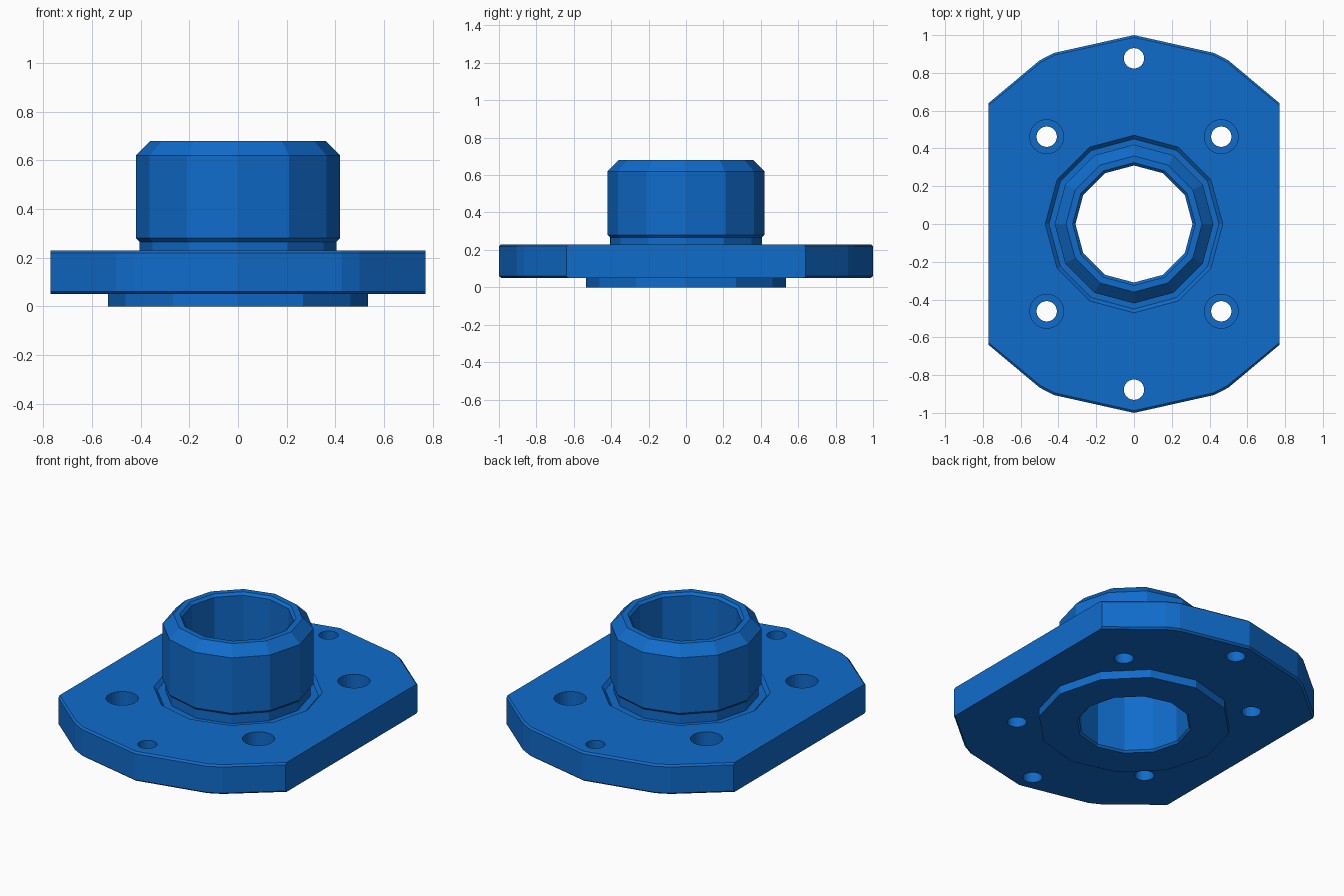
import bpy, bmesh, math

cube = bpy.data.objects.get("Cube")
if cube:
    bpy.data.objects.remove(cube, do_unlink=True)

blue = bpy.data.materials.new("blue")
blue.use_nodes = True
colour = (0.005, 0.15, 0.60, 1)
blue.diffuse_color = colour
blue.node_tree.nodes["Principled BSDF"].inputs["Base Color"].default_value = colour


def loft(name, rings, ring_shaped=False):
    """Skin a stack of equal outlines; cap the ends, or join last to first."""
    bm = bmesh.new()
    loops = [[bm.verts.new(p) for p in ring] for ring in rings]
    pairs = list(zip(loops, loops[1:]))
    if ring_shaped:
        pairs.append((loops[-1], loops[0]))
    else:
        bm.faces.new(loops[0])
        bm.faces.new(loops[-1])
    n = len(loops[0])
    for a, b in pairs:
        for i in range(n):
            j = (i + 1) % n
            bm.faces.new((a[i], a[j], b[j], b[i]))
    bmesh.ops.recalc_face_normals(bm, faces=bm.faces)
    mesh = bpy.data.meshes.new(name)
    bm.to_mesh(mesh)
    bm.free()
    mesh.materials.append(blue)
    obj = bpy.data.objects.new(name, mesh)
    bpy.context.collection.objects.link(obj)
    return obj


def turned(name, profile, sides=12, centre=(0, 0), ring_shaped=False):
    """Turn (radius, z) points about a vertical axis."""
    angles = [math.tau * i / sides for i in range(sides)]
    return loft(name, [[(centre[0] + r * math.cos(a), centre[1] + r * math.sin(a), z)
                        for a in angles] for r, z in profile], ring_shaped)


def combine(target, tool, operation):
    mod = target.modifiers.new(operation.lower(), 'BOOLEAN')
    mod.operation = operation
    mod.solver = 'EXACT'
    mod.object = tool
    bpy.context.view_layer.objects.active = target
    bpy.ops.object.modifier_apply(modifier=mod.name)
    bpy.data.objects.remove(tool, do_unlink=True)


# Flange plate: faceted round ends, flat sides, finely chamfered rims
def outline(z, inset):
    quarter = [(0.77, 0.64 - inset)]
    for deg in (60, 64.85, 90):
        a = math.radians(deg)
        quarter.append(((1 - inset) * math.cos(a), (1 - inset) * math.sin(a)))
    half = quarter + [(-x, y) for x, y in quarter[-2::-1]]
    return [(x, y, z) for x, y in half + [(-x, -y) for x, y in half]]


flange = loft("mounting_flange", [outline(0.05, 0.012), outline(0.06, 0),
                                  outline(0.22, 0), outline(0.23, 0.012)])

# Shallow recess around the neck and clearance for the bore
combine(flange, turned("recess_cutter", [(0.45, 0.21), (0.48, 0.24)]), 'DIFFERENCE')
combine(flange, turned("bore_cutter", [(0.36, 0), (0.36, 0.3)]), 'DIFFERENCE')

# Hub: base ring, neck, collar with chamfered top, and through bore
hub = turned("hub", [(0.535, 0), (0.535, 0.12), (0.405, 0.12), (0.405, 0.265),
                     (0.42, 0.28), (0.42, 0.62), (0.36, 0.68), (0.325, 0.68),
                     (0.31, 0.665), (0.31, 0.012), (0.32, 0)], ring_shaped=True)
combine(flange, hub, 'UNION')

# Four counterbored bolt holes and two plain end holes
for sx in (-1, 1):
    for sy in (-1, 1):
        bolt = turned("bolt_cutter", [(0.054, -0.1), (0.054, 0.12), (0.09, 0.12), (0.09, 0.3)],
                      24, (0.462 * sx, 0.462 * sy))
        combine(flange, bolt, 'DIFFERENCE')
for sy in (-1, 1):
    end = turned("end_cutter", [(0.054, -0.1), (0.054, 0.3)], 24, (0, 0.877 * sy))
    combine(flange, end, 'DIFFERENCE')

flange.name = "flanged_hub"
for poly in flange.data.polygons:
    poly.use_smooth = False
    poly.material_index = 0
